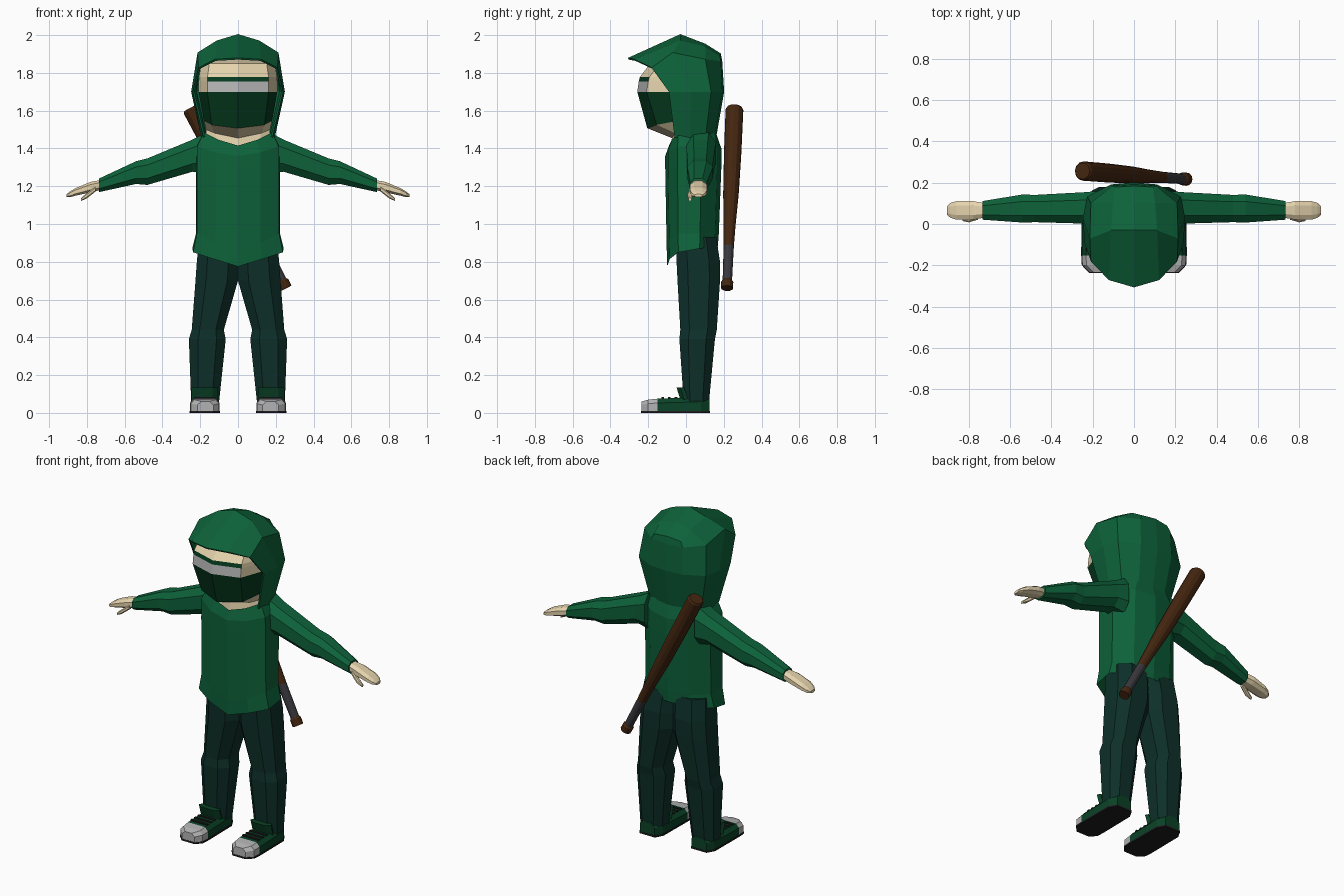
import bpy, bmesh, math
from mathutils import Vector


def mat(name, r, g, b):
    m = bpy.data.materials.new(name)
    m.diffuse_color = (r, g, b, 1)
    return m


GREEN = mat("cloth_green", .004, .122, .042)
MASK = mat("mask_green", .0015, .042, .013)
SKIN = mat("skin", .79, .66, .42)
GREY = mat("light_grey", .45, .45, .46)
PANTS = mat("trouser_green", .0042, .029, .022)
BLACK = mat("sole_black", .013, .012, .014)
WOOD = mat("bat_brown", .058, .019, .005)
TAPE = mat("grip_grey", .04, .038, .045)
SHOE = mat("shoe_green", .003, .055, .02)


def loft(name, rings, mats, rule=None, closed=True, caps=True, mirror=False):
    """Skin a row of rings; half rings can be mirrored in x. rule(centre, normal) -> material slot."""
    bm = bmesh.new()
    for s in ((1, -1) if mirror else (1,)):
        vs = [[bm.verts.new((p[0] * s, p[1], p[2])) for p in r] for r in rings]
        n = len(rings[0])
        for a, b in zip(vs, vs[1:]):
            for i in range(n if closed else n - 1):
                j = (i + 1) % n
                bm.faces.new((a[i], a[j], b[j], b[i]))
        if caps:
            bm.faces.new(vs[0][::-1])
            bm.faces.new(vs[-1])
    bmesh.ops.remove_doubles(bm, verts=bm.verts, dist=.0005)
    bmesh.ops.dissolve_degenerate(bm, edges=bm.edges, dist=.0005)
    bmesh.ops.recalc_face_normals(bm, faces=bm.faces)
    bm.normal_update()
    if rule:
        for f in bm.faces:
            f.material_index = rule(f.calc_center_median(), f.normal)
    me = bpy.data.meshes.new(name)
    bm.to_mesh(me)
    bm.free()
    for m in mats:
        me.materials.append(m)
    ob = bpy.data.objects.new(name, me)
    bpy.context.collection.objects.link(ob)
    return ob


OCT = [(1, -.5), (1, .5), (.5, 1), (-.5, 1), (-1, .5), (-1, -.5), (-.5, -1), (.5, -1)]

# Tunic: half outline per level, front centre to back centre
body = [(0, -.11), (.12, -.095), (.218, -.045), (.222, .08), (.13, .165), (0, .187)]


def level(zs, sx=1, sy=1):
    return [(x * sx, y * sy, z) for (x, y), z in zip(body, zs)]


loft("tunic", [
    level((.775, .815, .85, .87, .88, .88), 1.09, .9),
    level((.87, .90, .95, .95, .95, .95), 1, .93),
    level([1.3] * 6),
    level((1.36, 1.38, 1.41, 1.42, 1.41, 1.40), .99),
    [(0, -.09, 1.415), (.1, -.075, 1.445), (.182, -.04, 1.485), (.18, .08, 1.49),
     (.1, .15, 1.49), (0, .16, 1.48)],
], [GREEN], closed=False, caps=False, mirror=True)

# Head with mask, pale eye slit and brow strip


def face(zs, front, side, depth=0):
    pts = [(0, front), (side * .78, front + .05), (side, -.08 + depth), (side * .9, .09), (0, .14)]
    return [(x, y, z) for (x, y), z in zip(pts, zs)]


def face_colour(c, n):
    if c.z < 1.525 or n.z < -.6 or n.z > .8:
        return 0
    if c.z < 1.70:
        return 1
    if c.y < -.2 and c.z < 1.755:
        return 2
    return 1 if c.y < -.2 and c.z < 1.778 else 0


loft("head", [
    [(0, -.085, 1.37), (.12, -.065, 1.40), (.17, -.03, 1.44), (.16, .08, 1.44), (0, .13, 1.44)],
    [(0, -.075, 1.455), (.12, -.055, 1.48), (.17, -.03, 1.50), (.16, .08, 1.50), (0, .13, 1.5)],
    face((1.507, 1.525, 1.545, 1.55, 1.55), -.205, .18, .03),
    face([1.70] * 5, -.258, .208),
    face([1.755] * 5, -.25, .208),
    face([1.778] * 5, -.244, .207),
    face([1.85] * 5, -.19, .195),
    face([1.88] * 5, -.08, .1, .06),
], [SKIN, MASK, GREY], face_colour, closed=False, caps=False, mirror=True)

# Hood: arches from the opening and peak, over the crown, to the back seam
hood = loft("hood", [
    [(0, -.305, 1.875), (.12, -.27, 1.868), (.205, -.18, 1.825), (.235, -.09, 1.70), (.178, -.06, 1.46)],
    [(0, -.03, 2.0), (.11, -.03, 1.967), (.21, -.07, 1.905), (.243, .03, 1.70), (.19, .02, 1.46)],
    [(0, .10, 1.95), (.1, .10, 1.935), (.205, .10, 1.87), (.223, .13, 1.70), (.17, .1, 1.46)],
    [(0, .18, 1.90), (.09, .175, 1.89), (.105, .18, 1.86), (.11, .187, 1.70), (.09, .145, 1.46)],
    [(0, .18, 1.90), (0, .18, 1.90), (0, .187, 1.86), (0, .197, 1.70), (0, .155, 1.46)],
], [GREEN], closed=False, caps=False, mirror=True)
sol = hood.modifiers.new("thickness", 'SOLIDIFY')
sol.thickness = .01
sol.offset = 0

for side, s in (("left", 1), ("right", -1)):
    # Sleeves and hands: octagons across x
    def limb(name, secs, m):
        loft(name, [[(s * x, y + a * hy, z + b * hz) for a, b in OCT]
                    for x, y, z, hy, hz in secs], [m])

    limb("sleeve_" + side, [(.17, .08, 1.375, .08, .11), (.24, .078, 1.362, .076, .085),
                            (.48, .075, 1.277, .066, .07), (.54, .075, 1.272, .068, .06),
                            (.735, .066, 1.205, .045, .036)], GREEN)
    limb("hand_" + side, [(.72, .066, 1.208, .034, .026), (.78, .066, 1.195, .045, .028),
                          (.86, .066, 1.17, .045, .02), (.89, .066, 1.157, .036, .015),
                          (.907, .066, 1.15, .02, .008)], SKIN)
    limb("thumb_" + side, [(.755, .035, 1.185, .014, .014), (.80, .022, 1.15, .014, .014),
                           (.83, .022, 1.13, .008, .008)], SKIN)

    # Trouser legs: (z, inner x, outer x, front y, back y)
    legs = [(.93, -.01, .205, -.055, .16), (.80, -.005, .218, -.05, .18), (.70, 0, .225, -.045, .18),
            (.44, .075, .245, -.03, .163), (.39, .065, .26, -.035, .153), (.06, .10, .248, -.012, .122)]
    loft("trouser_leg_" + side,
         [[(s * ((i + o) / 2 + a * (o - i) / 2), (f + k) / 2 + b * (k - f) / 2, z) for a, b in OCT]
          for z, i, o, f, k in legs], [PANTS])

    # Shoes: sections along y (y, inner x, outer x, height) with pale toe and black sole
    def shoe_ring(y, i, o, h):
        return [(s * x, y, z) for x, z in ((i, 0), (o, 0), (o, h * .7), (o - .02, h), (i + .02, h), (i, h * .7))]

    loft("shoe_" + side,
         [shoe_ring(*q) for q in ((-.235, .13, .215, .06), (-.20, .10, .25, .07), (-.152, .097, .253, .075),
                                  (-.02, .10, .252, .08), (.08, .10, .25, .085), (.125, .125, .225, .08))],
         [SHOE, GREY, BLACK], lambda c, n: 2 if n.z < -.7 else 1 if c.y < -.152 else 0)
    loft("sole_edge_" + side,
         [[(s * x, y, z) for x, y in ((.128, -.237), (.217, -.237), (.253, -.2), (.256, -.15), (.254, .08),
                                      (.227, .127), (.123, .127), (.097, .08), (.094, -.15), (.097, -.2))]
          for z in (0, .01)], [BLACK])
    # Shoe tongue and laces
    loft("shoe_tongue_" + side,
         [[(s * .105, y + .02, z), (s * .135, y, z), (s * .215, y, z), (s * .245, y + .02, z),
           (s * .235, y + .04, z), (s * .115, y + .04, z)] for y, z in ((-.03, .07), (-.05, .135))], [SHOE])
    for k in range(3):
        y = -.13 + k * .035
        loft("lace_%s_%d" % (side, k + 1),
             [[(s * x, y + dy, z) for dy, z in ((0, .074), (.014, .074), (.014, .083), (0, .083))]
              for x in (.118, .232)], [BLACK])

# Bat slung across the back, turned around a slanted axis
top, end = Vector((-.25, .257, 1.615)), Vector((.255, .217, .66))
axis = (end - top).normalized()
u = axis.cross(Vector((0, 1, 0))).normalized()
v = axis.cross(u)
rings = []
for t, r in ((0, .04), (.01, .047), (.25, .046), (.48, .041), (.66, .031), (.77, .027),
             (.955, .025), (.965, .032), (1, .032)):
    c = top.lerp(end, t)
    rings.append([c + (u * math.cos(k * math.tau / 12) + v * math.sin(k * math.tau / 12)) * r
                  for k in range(12)])
span = (end - top).length
loft("bat", rings, [WOOD, TAPE],
     lambda c, n: 1 if .77 < (c - top).dot(axis) / span < .957 else 0)
